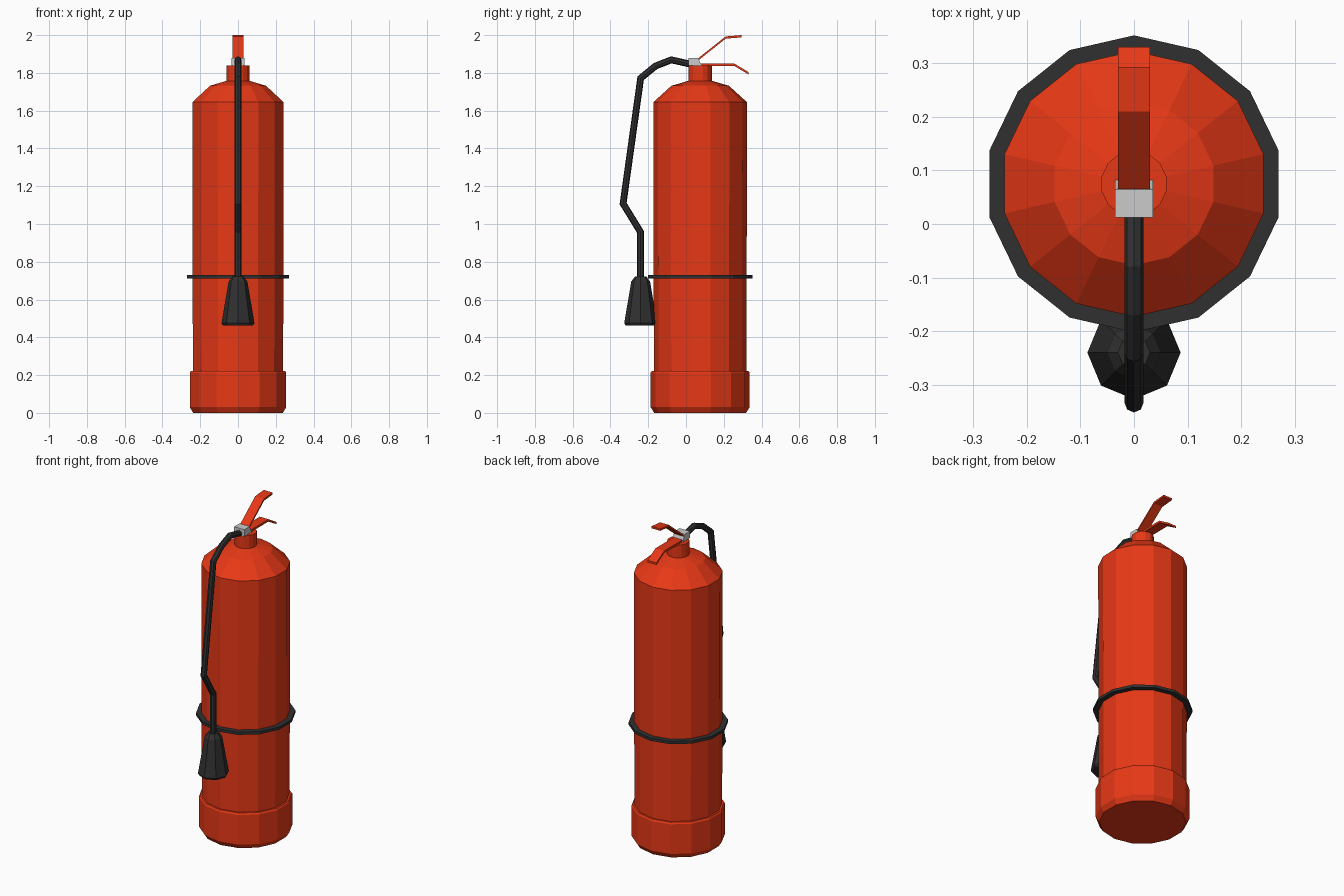
import bpy, bmesh
from math import sin, cos, pi
from mathutils import Vector

if "Cube" in bpy.data.objects:
    bpy.data.objects.remove(bpy.data.objects["Cube"])


def material(name, rgb):
    m = bpy.data.materials.new(name)
    m.diffuse_color = (*rgb, 1)
    m.use_nodes = True
    m.node_tree.nodes["Principled BSDF"].inputs["Base Color"].default_value = m.diffuse_color
    return m


RED = material("red_paint", (0.8, 0.04, 0.008))
BLACK = material("black_rubber", (0.03, 0.03, 0.03))
CY = 0.075      # y of the tank axis
SIDES = 14


def finish(name, bm, mat=None):
    bmesh.ops.recalc_face_normals(bm, faces=bm.faces[:])
    me = bpy.data.meshes.new(name)
    bm.to_mesh(me)
    bm.free()
    ob = bpy.data.objects.new(name, me)
    bpy.context.collection.objects.link(ob)
    if mat:
        me.materials.append(mat)
    return ob


def bridge(bm, a, b):
    n = len(a)
    for i in range(n):
        bm.faces.new((a[i], a[(i + 1) % n], b[(i + 1) % n], b[i]))


def lathe(name, profile, y, sides, mat, closed=False):
    """Turn (radius, z) points about a vertical axis; a closed profile makes a ring."""
    bm = bmesh.new()
    rings = [[bm.verts.new((r * sin(2 * pi * i / sides), y + r * cos(2 * pi * i / sides), z))
              for i in range(sides)] for r, z in profile]
    for a, b in zip(rings, rings[1:]):
        bridge(bm, a, b)
    if closed:
        bridge(bm, rings[-1], rings[0])
    else:
        bm.faces.new(rings[0])
        bm.faces.new(rings[-1])
    return finish(name, bm, mat)


def slab(name, outline, half, mat=None):
    """Extrude a (y, z) outline across x."""
    bm = bmesh.new()
    a = [bm.verts.new((-half, y, z)) for y, z in outline]
    b = [bm.verts.new((half, y, z)) for y, z in outline]
    bridge(bm, a, b)
    bm.faces.new(a)
    bm.faces.new(b)
    return finish(name, bm, mat)


def lever(name, path, thick):
    """Bent strip: the path is its top line."""
    return slab(name, path + [(y, z - thick) for y, z in reversed(path)], 0.03, RED)


def hose(name, path, radius, sides, mat):
    """Sweep a mitred polygon along a (y, z) path."""
    bm = bmesh.new()
    pts = [Vector((0, y, z)) for y, z in path]
    rings = []
    for i, p in enumerate(pts):
        d_in = (p - pts[max(i - 1, 0)]).normalized()
        d_out = (pts[min(i + 1, len(pts) - 1)] - p).normalized()
        t = (d_in + d_out).normalized()
        stretch = 1 / max(t.dot(d_out if i == 0 else d_in), 0.5)
        side = Vector((1, 0, 0))
        up = t.cross(side) * stretch
        rings.append([bm.verts.new(p + radius * (side * cos(2 * pi * k / sides) + up * sin(2 * pi * k / sides)))
                      for k in range(sides)])
    for a, b in zip(rings, rings[1:]):
        bridge(bm, a, b)
    bm.faces.new(rings[0])
    bm.faces.new(rings[-1])
    return finish(name, bm, mat)


# Tank with shoulder and neck
lathe("tank", [(0.245, 0.1), (0.248, 1.645), (0.152, 1.732), (0.062, 1.758)], CY, SIDES, RED)
lathe("neck", [(0.062, 1.74), (0.062, 1.838)], CY, SIDES, RED)

# Foot sleeve with bevelled rims
lathe("base", [(0.243, 0), (0.262, 0.03), (0.262, 0.212), (0.256, 0.222), (0.24, 0.222)], CY, SIDES, RED)

# Strap around the tank
lathe("strap", [(0.245, 0.712), (0.277, 0.712), (0.277, 0.729), (0.245, 0.729)], CY, SIDES, BLACK, closed=True)

# Valve block and levers
slab("valve_block", [(0.012, 1.838), (0.012, 1.88), (0.064, 1.88), (0.082, 1.838)], 0.035)
lever("squeeze_lever", [(0.05, 1.866), (0.21, 1.993), (0.293, 2.0)], 0.012)
lever("carry_handle", [(0.07, 1.85), (0.255, 1.85), (0.33, 1.805)], 0.013)

# Hose and discharge horn
hose("hose", [(0.03, 1.845), (-0.078, 1.869), (-0.162, 1.836), (-0.24, 1.772),
              (-0.333, 1.108), (-0.241, 0.958), (-0.241, 0.71)], 0.018, 8, BLACK)
lathe("horn", [(0.03, 0.722), (0.05, 0.695), (0.087, 0.475), (0.08, 0.463)], -0.24, 8, BLACK)
